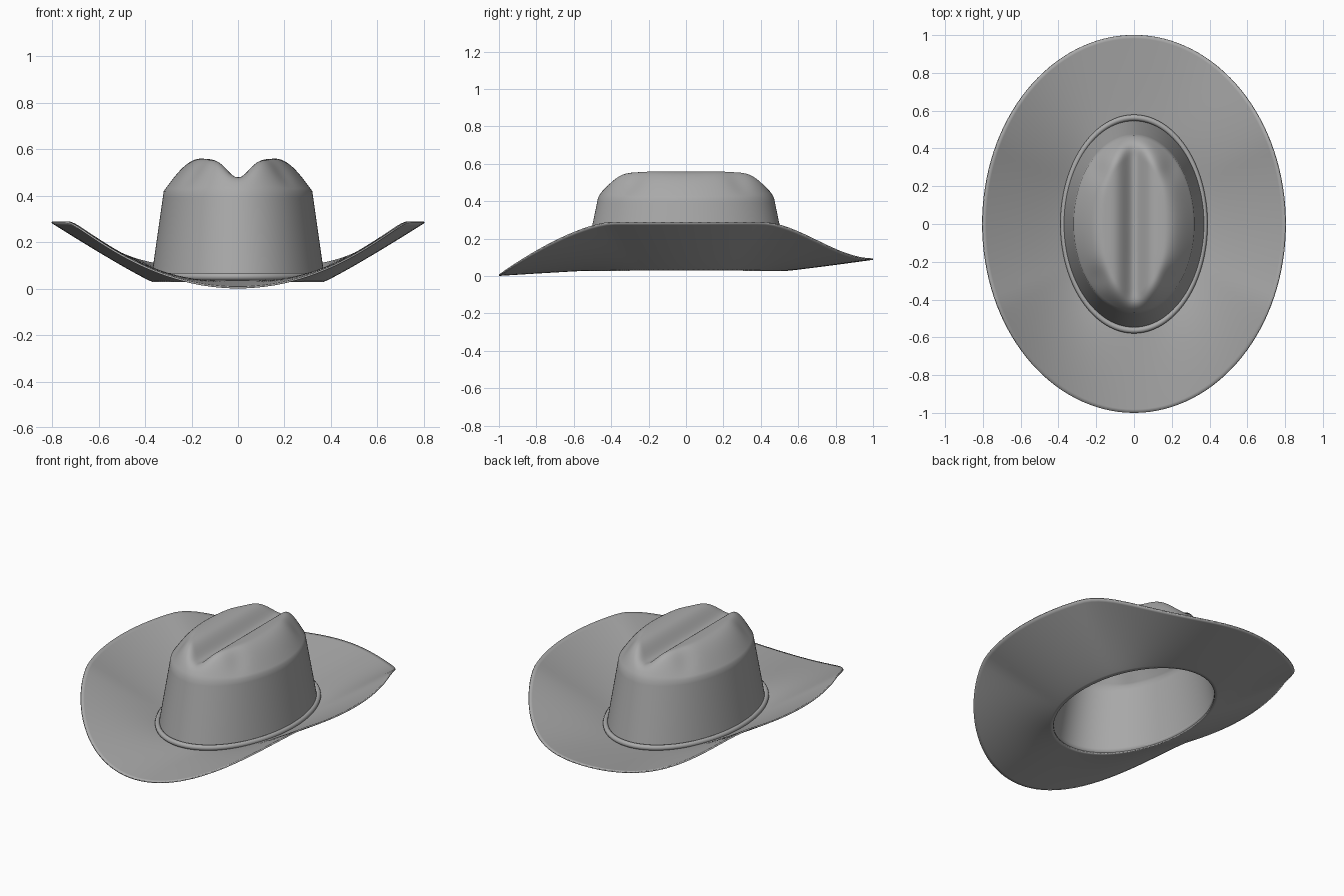
import bpy, bmesh
from math import sin, cos, pi, exp, radians, hypot

cube = bpy.data.objects.get("Cube")
if cube:
    bpy.data.objects.remove(cube, do_unlink=True)

felt = bpy.data.materials.new("grey felt")
felt.use_nodes = True
felt.diffuse_color = (0.4, 0.4, 0.4, 1)
felt.node_tree.nodes["Principled BSDF"].inputs["Base Color"].default_value = (0.4, 0.4, 0.4, 1)

SEGMENTS = 128


def loft(name, rings, cap=None, closed=False, thickness=0):
    """Join a list of point rings into a smooth surface, optionally given thickness."""
    bm = bmesh.new()
    loops = [[bm.verts.new(p) for p in ring] for ring in rings]
    pairs = list(zip(loops, loops[1:]))
    if closed:
        pairs.append((loops[-1], loops[0]))
    for a, b in pairs:
        for i in range(SEGMENTS):
            j = (i + 1) % SEGMENTS
            bm.faces.new((a[i], b[i], b[j], a[j]))
    if cap:
        tip = bm.verts.new(cap)
        for i in range(SEGMENTS):
            bm.faces.new((tip, loops[0][i], loops[0][(i + 1) % SEGMENTS]))
    mesh = bpy.data.meshes.new(name)
    bm.to_mesh(mesh)
    bm.free()
    obj = bpy.data.objects.new(name, mesh)
    bpy.context.collection.objects.link(obj)
    mesh.materials.append(felt)
    if thickness:
        shell = obj.modifiers.new("felt thickness", "SOLIDIFY")
        shell.thickness = thickness
        shell.offset = -1
    bpy.ops.object.select_all(action="DESELECT")
    obj.select_set(True)
    bpy.context.view_layer.objects.active = obj
    bpy.ops.object.shade_smooth_by_angle(angle=radians(50))
    return obj


def ring(point):
    return [point(2 * pi * i / SEGMENTS) for i in range(SEGMENTS)]


# Crown top: rounded shoulders, a lengthwise crease and four corner pinches
def top_height(x, y):
    rx, ry = x / 0.32, y / 0.47
    r = hypot(rx, ry)
    side = (rx / r) ** 2 if r > 0 else 0
    shoulder = 0.25 + 0.25 * side
    rise = sin(pi / 2 * max(0, min(1, (1 - r) / shoulder)))
    crease = 0.082 * exp(-(x / 0.065) ** 2) * rise ** 2
    pinch = 0.03 * exp(-((abs(x) - 0.21) / 0.06) ** 2 - ((abs(y) - 0.3) / 0.07) ** 2) * rise
    return 0.42 + 0.14 * rise - crease - pinch


def top_point(t, s):
    x, y = 0.32 * s * cos(t), 0.47 * s * sin(t)
    return x, y, top_height(x, y)


crown_rings = [ring(lambda t, s=k / 40: top_point(t, s)) for k in range(1, 41)]
# Crown wall, widening towards the foot
for k in range(1, 15):
    f = k / 14
    crown_rings.append(ring(lambda t: ((0.32 + 0.055 * f) * cos(t),
                                       (0.47 + 0.08 * f) * sin(t), 0.42 - 0.385 * f)))
loft("crown", crown_rings, cap=(0, 0, top_height(0, 0)), thickness=0.008)


# Brim: sides swept up, front dipped, back dropped a little
def rim_height(t):
    s = max(0, (abs(sin(t)) - 0.4) / 0.6)
    if sin(t) < 0:
        return 0.29 - 0.281 * s ** 1.5
    return 0.29 - 0.195 * s * s * (3 - 2 * s)


def brim_point(t, f):
    z = 0.036 + (rim_height(t) - 0.036) * f ** 1.08
    return (0.365 + 0.435 * f) * cos(t), (0.54 + 0.46 * f) * sin(t), z


loft("brim", [ring(lambda t, f=k / 24: brim_point(t, f)) for k in range(25)], thickness=0.008)

# Rolled edge where the crown meets the brim
loft("crown_roll", [ring(lambda t, a=2 * pi * k / 12: (
    (0.376 + 0.014 * cos(a)) * cos(t), (0.563 + 0.016 * cos(a)) * sin(t),
    0.052 + 0.016 * sin(a))) for k in range(12)][::-1], closed=True)
